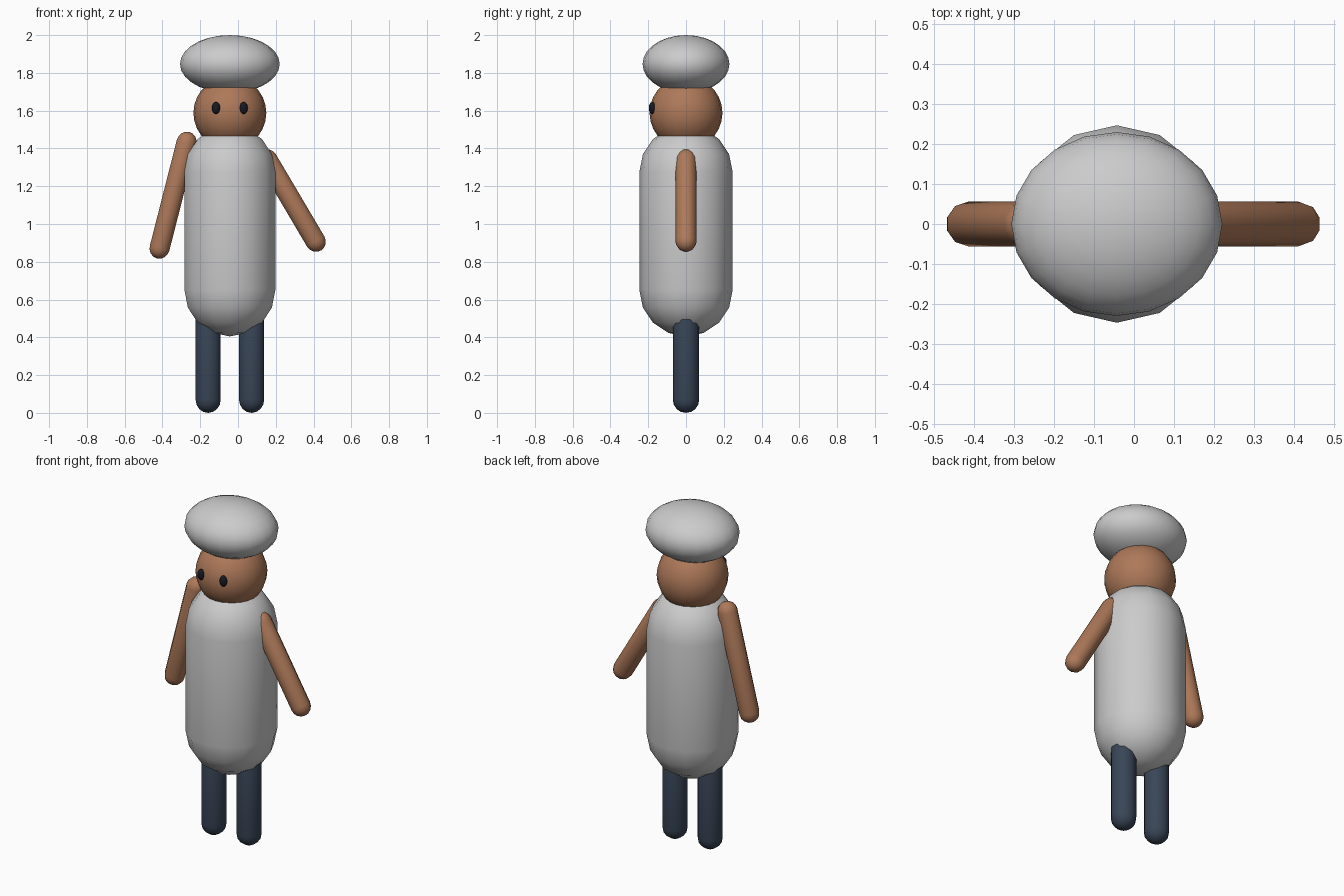
import bpy, bmesh
from math import sin, cos, pi, atan2
from mathutils import Matrix, Vector

if "Cube" in bpy.data.objects:
    bpy.data.objects.remove(bpy.data.objects["Cube"])

CX = -0.043  # centre line of the figure


def material(name, rgb):
    m = bpy.data.materials.new(name)
    m.diffuse_color = (*rgb, 1)
    m.use_nodes = True
    m.node_tree.nodes["Principled BSDF"].inputs["Base Color"].default_value = m.diffuse_color
    return m


SKIN = material("skin", (0.42, 0.19, 0.10))
NAVY = material("trousers", (0.04, 0.06, 0.095))
DARK = material("eyes", (0.008, 0.01, 0.016))


def finish(name, bm, mat):
    for f in bm.faces:
        f.smooth = True
    me = bpy.data.meshes.new(name)
    bm.to_mesh(me)
    bm.free()
    if mat:
        me.materials.append(mat)
    ob = bpy.data.objects.new(name, me)
    bpy.context.collection.objects.link(ob)
    return ob


def ellipsoid(name, centre, radii, segs, rings, mat=None):
    bm = bmesh.new()
    bmesh.ops.create_uvsphere(bm, u_segments=segs, v_segments=rings, radius=1)
    bmesh.ops.transform(bm, verts=bm.verts,
                        matrix=Matrix.Translation(centre) @ Matrix.Diagonal((*radii, 1)))
    return finish(name, bm, mat)


def capsule(name, a, b, r, segs, mat=None, rings=4):
    """Round-ended tube between cap centres a and b (in the xz plane)."""
    a, b = Vector(a), Vector(b)
    d = b - a
    prof = [(r * sin(i * pi / 2 / rings), -r * cos(i * pi / 2 / rings)) for i in range(1, rings + 1)]
    prof += [(p, d.length - z) for p, z in reversed(prof)]
    bm = bmesh.new()
    loops = [[bm.verts.new((p * sin(2 * pi * k / segs), p * cos(2 * pi * k / segs), z))
              for k in range(segs)] for p, z in prof]
    for lo, hi in zip(loops, loops[1:]):
        for k in range(segs):
            n = (k + 1) % segs
            bm.faces.new((lo[k], lo[n], hi[n], hi[k]))
    for loop, z in ((loops[0], -r), (loops[-1], d.length + r)):
        tip = bm.verts.new((0, 0, z))
        for k in range(segs):
            bm.faces.new((loop[k], loop[(k + 1) % segs], tip))
    bmesh.ops.recalc_face_normals(bm, faces=bm.faces)
    bmesh.ops.transform(bm, verts=bm.verts, matrix=Matrix.Translation(a)
                        @ Matrix.Rotation(atan2(d.x, d.z), 4, 'Y'))
    return finish(name, bm, mat)


# torso, head and puffed hat
capsule("torso", (CX, 0, 0.652), (CX, 0, 1.275), 0.247, 14)
ellipsoid("head", (CX, 0, 1.588), (0.193, 0.193, 0.193), 20, 14, SKIN)
ellipsoid("hat", (CX, 0, 1.847), (0.264, 0.23, 0.153), 20, 14)

# eyes and legs, mirrored about the centre line
for side, s in (("left", -1), ("right", 1)):
    ellipsoid(side + "_eye", (CX + s * 0.073, -0.179, 1.614), (0.022, 0.018, 0.032), 12, 8, DARK)
    x = CX + s * 0.115
    capsule(side + "_leg", (x, 0, 0.07), (x, 0, 0.5), 0.07, 10, NAVY)

# arms, one hanging and one swung outward
capsule("left_arm", (-0.415, 0, 0.872), (-0.272, 0, 1.433), 0.056, 10, SKIN)
capsule("right_arm", (0.411, 0, 0.908), (0.156, 0, 1.34), 0.056, 10, SKIN)
